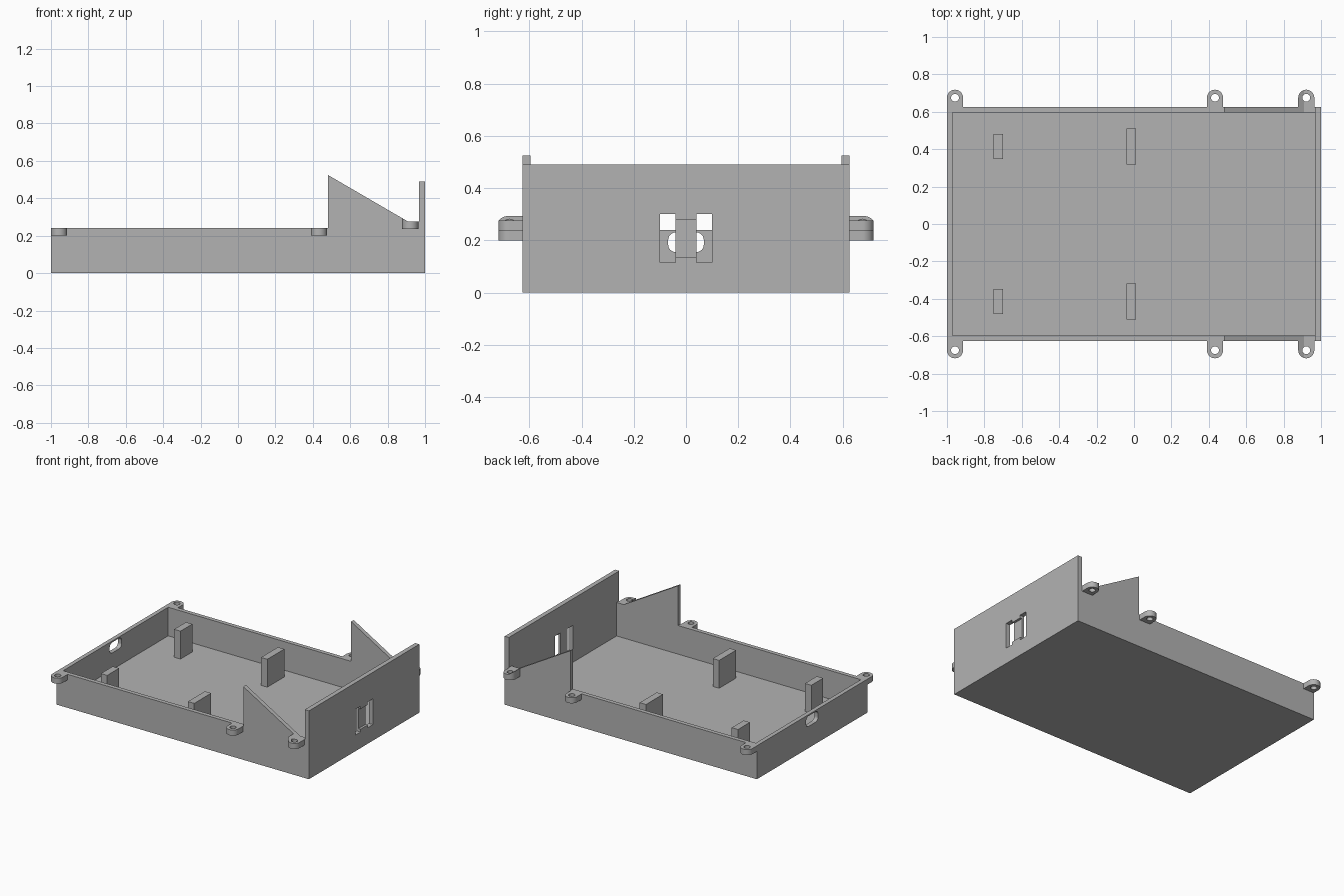
import bpy, bmesh, math
from mathutils import Vector

if "Cube" in bpy.data.objects:
    bpy.data.objects.remove(bpy.data.objects["Cube"], do_unlink=True)

grey = bpy.data.materials.new("plain_grey")
grey.use_nodes = True
grey.diffuse_color = (0.45, 0.45, 0.45, 1)
grey.node_tree.nodes["Principled BSDF"].inputs["Base Color"].default_value = grey.diffuse_color


def prism(name, points, direction):
    """Extrude a closed outline along a direction."""
    bm = bmesh.new()
    face = bm.faces.new([bm.verts.new(p) for p in points])
    ext = bmesh.ops.extrude_face_region(bm, geom=[face])
    moved = [v for v in ext["geom"] if isinstance(v, bmesh.types.BMVert)]
    bmesh.ops.translate(bm, verts=moved, vec=Vector(direction))
    bmesh.ops.recalc_face_normals(bm, faces=bm.faces)
    mesh = bpy.data.meshes.new(name)
    bm.to_mesh(mesh)
    bm.free()
    mesh.materials.append(grey)
    obj = bpy.data.objects.new(name, mesh)
    bpy.context.collection.objects.link(obj)
    return obj


def box(name, x0, x1, y0, y1, z0, z1):
    base = [(x0, y0, z0), (x1, y0, z0), (x1, y1, z0), (x0, y1, z0)]
    return prism(name, base, (0, 0, z1 - z0))


def combine(obj, cutter, operation="DIFFERENCE"):
    """Apply a boolean and discard the helper."""
    mod = obj.modifiers.new("cut", "BOOLEAN")
    mod.operation, mod.solver, mod.object = operation, "EXACT", cutter
    graph = bpy.context.evaluated_depsgraph_get()
    mesh = bpy.data.meshes.new_from_object(obj.evaluated_get(graph))
    obj.modifiers.clear()
    obj.data = mesh
    bpy.data.objects.remove(cutter, do_unlink=True)


def arc(cx, cy, r, a0, a1, n):
    angles = [math.radians(a0 + (a1 - a0) * i / n) for i in range(n + 1)]
    return [(cx + r * math.cos(a), cy + r * math.sin(a)) for a in angles]


W, IN, RIM, FLOOR = 0.625, 0.595, 0.24, 0.035

# Tray: side profile with sloped wings and tall end wall, then hollowed
profile = [(-1, 0), (1, 0), (1, 0.49), (0.967, 0.49), (0.967, 0.275),
           (0.91, 0.275), (0.48, 0.525), (0.48, RIM), (-1, RIM)]
tray = prism("tray", [(x, -W, z) for x, z in profile], (0, 2 * W, 0))
combine(tray, box("cavity", -0.97, 0.967, -IN, IN, FLOOR, 1))

# Two strap slots in the end wall, with a shallow recess between them
for s in (-1, 1):
    y0, y1 = sorted((s * 0.04, s * 0.10))
    combine(tray, box("slot", 0.9, 1.1, y0, y1, 0.115, 0.30))
combine(tray, box("recess", 0.983, 1.1, -0.05, 0.05, 0.135, 0.28))

# Rounded cable port in the low end wall
r = 0.028
port = []
for i, (y, z) in enumerate([(0.068, 0.23), (-0.068, 0.23), (-0.068, 0.155), (0.068, 0.155)]):
    cy, cz = y - math.copysign(r, y), z + (r if z < 0.19 else -r)
    port += [(-1.1, a, b) for a, b in arc(cy, cz, r, 90 * i, 90 * i + 90, 6)]
combine(tray, prism("port", port, (0.2, 0, 0)))

# Screw lugs along both sides; the last pair follows the wing slope
R = 0.043
for s, side in ((-1, "right"), (1, "left")):
    for label, x, z in (("low_end", -0.957, 0.2), ("middle", 0.433, 0.2), ("tall_end", 0.921, 0.235)):
        outline = [(x + R, W)] + arc(x, 0.675, R, 0, 180, 24) + [(x - R, W)]
        sloped = label == "tall_end"
        lug = prism(f"{side}_{label}_lug", [(a, s * b, z) for a, b in outline],
                    (0, 0, 0.2 if sloped else 0.04))
        if sloped:
            wedge = [(0.48, 0.1), (1.1, 0.1), (1.1, 0.275), (0.91, 0.275), (0.48, 0.525)]
            combine(lug, prism("wedge", [(a, -1, b) for a, b in wedge], (0, 2, 0)), "INTERSECT")
        hole = [(a, s * b, 0.1) for a, b in arc(x, 0.675, 0.021, 0, 345, 23)]
        combine(lug, prism("hole", hole, (0, 0, 0.5)))
        bpy.ops.object.select_all(action="DESELECT")
        lug.select_set(True)
        bpy.context.view_layer.objects.active = lug
        bpy.ops.object.shade_smooth_by_angle(angle=math.radians(30))

    # Support posts
    for label, x, y0, y1 in (("narrow", -0.725, 0.348, 0.482), ("wide", -0.015, 0.318, 0.51)):
        a, b = sorted((s * y0, s * y1))
        box(f"{side}_{label}_post", x - 0.025, x + 0.025, a, b, FLOOR, 0.235)
